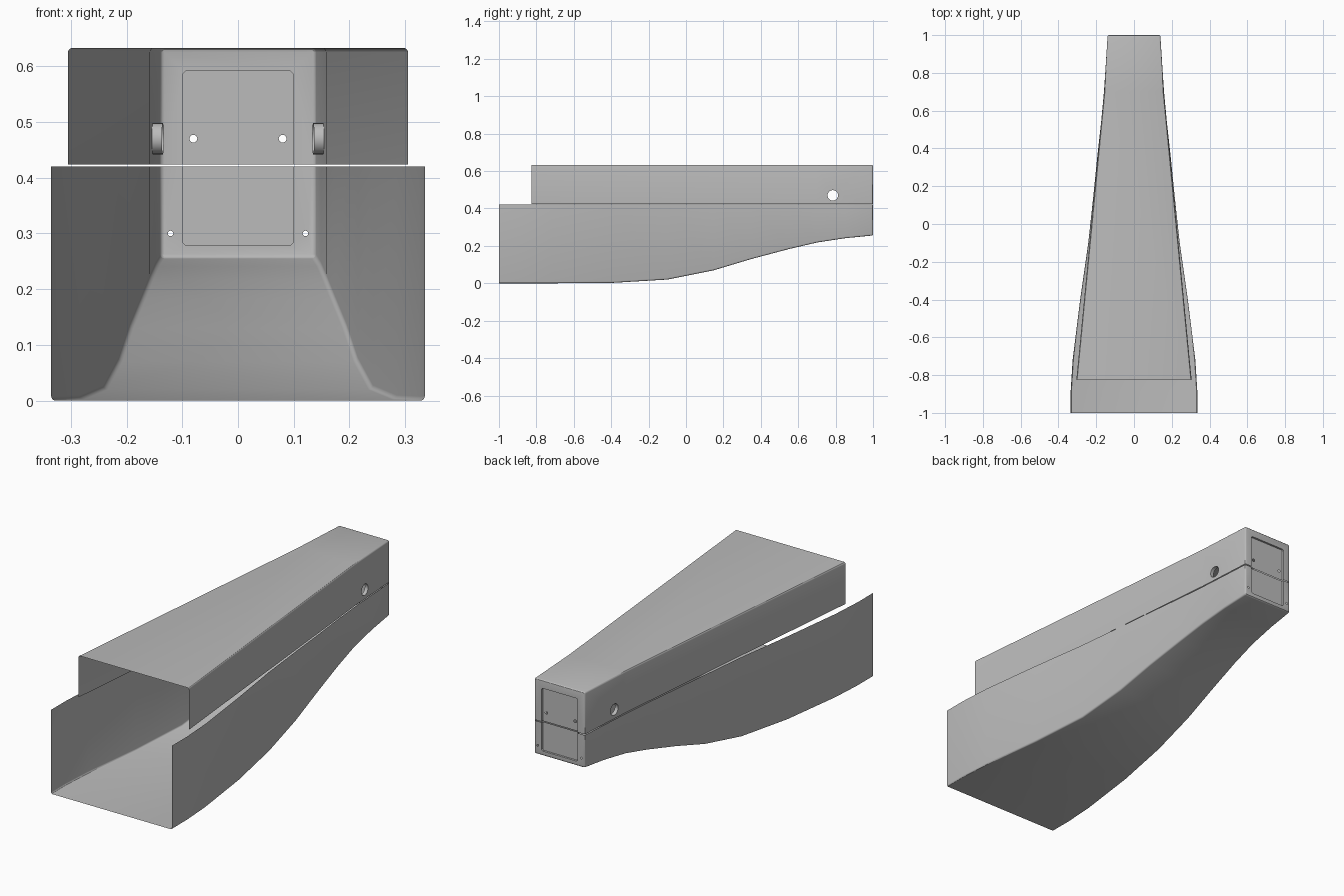
import bpy
import bmesh
from math import sin, cos, pi, radians
from mathutils import Vector

cube = bpy.data.objects.get("Cube")
if cube:
    bpy.data.objects.remove(cube)

grey = bpy.data.materials.new("plain_grey")
grey.use_nodes = True
grey.diffuse_color = (0.5, 0.5, 0.5, 1)
grey.node_tree.nodes["Principled BSDF"].inputs["Base Color"].default_value = (0.5, 0.5, 0.5, 1)

R = 0.008        # edge rounding
BACK = 1.0       # rear wall position
DEPTH = 0.01     # panel recess depth


def section(y, half, end, seam, s, inset=0.0):
    """U-shaped cross-section with rounded corners, opening at the seam."""
    rad = R - inset
    pts = [(half - inset, seam)]
    for k in range(4):
        a = k * pi / 6
        pts.append((half - R + rad * cos(a), end + s * (R - rad * sin(a))))
    pts += [(-x, z) for x, z in reversed(pts)]
    return [Vector((x, y, z)) for x, z in pts]


def circle(center, radius, axis_u, n=24):
    """Upright circle spanned by a horizontal axis and z."""
    return [center + axis_u * radius * cos(2 * pi * k / n)
            + Vector((0, 0, radius * sin(2 * pi * k / n))) for k in range(n)]


def strip(bm, a, b, closed=False, skip=()):
    """Quads between two matching point rows."""
    n = len(a)
    for i in range(n if closed else n - 1):
        if i not in skip:
            j = (i + 1) % n
            bm.faces.new([bm.verts.new(p) for p in (a[i], a[j], b[j], b[i])])


def fill(bm, loops, normal):
    """Flat face bounded by the first loop, with the others as holes."""
    edges = []
    for loop in loops:
        vs = [bm.verts.new(p) for p in loop]
        edges += [bm.edges.new((vs[i - 1], vs[i])) for i in range(len(vs))]
    bmesh.ops.triangle_fill(bm, use_beauty=True, edges=edges, normal=normal)


def shell(name, stations, seam, s, panel_end, panel_holes=(), frame_holes=(), side_hole=None):
    bm = bmesh.new()
    # Long walls, then the rounded turn into the rear wall
    rows = [section(y, h, e, seam, s) for y, h, e in stations]
    _, half, end = stations[-1]
    last = len(rows)
    for k in range(4):
        a = k * pi / 6
        rows.append(section(BACK - R + R * sin(a), half, end, seam, s, R * (1 - cos(a))))
    rows.pop(last - 1)
    for i in range(len(rows) - 1):
        holed = side_hole and i == last - 2
        strip(bm, rows[i], rows[i + 1], skip=(0, 8) if holed else ())

    # Side holes with short inward collars
    if side_hole:
        y, z, radius, length = side_hole
        a, b = rows[last - 2], rows[last - 1]
        for i, j, side in ((0, 1, 1), (9, 8, -1)):
            along = b[i] - a[i]
            center = a[i] + along * ((y - a[i].y) / along.y)
            center.z = z
            ring = circle(center, radius, along.normalized())
            fill(bm, [[a[i], a[j], b[j], b[i]], ring], Vector((side, 0, 0)))
            strip(bm, ring, [p - Vector((side * length, 0, 0)) for p in ring], closed=True)

    # Rear frame, recess step and recessed panel
    w, c = 0.1, 0.006
    prof = [(w, seam), (w, panel_end + s * c), (w - c, panel_end)]
    prof += [(-x, z) for x, z in reversed(prof)]
    outer = [Vector((x, BACK, z)) for x, z in prof]
    inner = [p - Vector((0, DEPTH, 0)) for p in outer]
    X, Z = half - R, end + s * R
    rim = [Vector((x, BACK, z)) for x, z in ((-X, seam), (-X, Z), (X, Z), (X, seam))]

    def rings(holes, y):
        return [circle(Vector((sx * x, y, z)), r, Vector((1, 0, 0)), 16)
                for x, z, r in holes for sx in (1, -1)]

    fill(bm, [rim + outer] + rings(frame_holes, BACK), Vector((0, 1, 0)))
    strip(bm, outer, inner)
    fill(bm, [inner] + rings(panel_holes, BACK - DEPTH), Vector((0, 1, 0)))

    # Join the pieces and face them outward
    bmesh.ops.remove_doubles(bm, verts=bm.verts[:], dist=0.00005)
    bmesh.ops.recalc_face_normals(bm, faces=bm.faces[:])
    rear = max(bm.faces, key=lambda f: f.calc_center_median().y)
    if rear.normal.y < 0:
        bmesh.ops.reverse_faces(bm, faces=bm.faces[:])

    mesh = bpy.data.meshes.new(name)
    bm.to_mesh(mesh)
    bm.free()
    mesh.materials.append(grey)
    obj = bpy.data.objects.new(name, mesh)
    bpy.context.collection.objects.link(obj)
    bpy.ops.object.select_all(action='DESELECT')
    obj.select_set(True)
    bpy.context.view_layer.objects.active = obj
    bpy.ops.object.shade_smooth_by_angle(angle=radians(30))


# Lower tray: y, half width, floor height
tray = [(-1, 0.335, 0), (-0.88, 0.335, 0), (-0.72, 0.325, 0), (-0.4, 0.285, 0.002),
        (-0.1, 0.242, 0.02), (0.15, 0.215, 0.07), (0.35, 0.195, 0.13),
        (0.55, 0.173, 0.183), (0.7, 0.159, 0.218), (0.85, 0.149, 0.241), (1, 0.14, 0.255)]
shell("lower_tray", tray, 0.42, 1, 0.278, frame_holes=[(0.121, 0.3, 0.005)])

# Upper cover: straight taper with a flat roof
cover = [(-0.825, 0.305, 0.633), (0.7, 0.158, 0.633), (1, 0.14, 0.633)]
shell("upper_cover", cover, 0.424, -1, 0.592, panel_holes=[(0.08, 0.47, 0.007)],
      side_hole=(0.785, 0.47, 0.028, 0.018))
